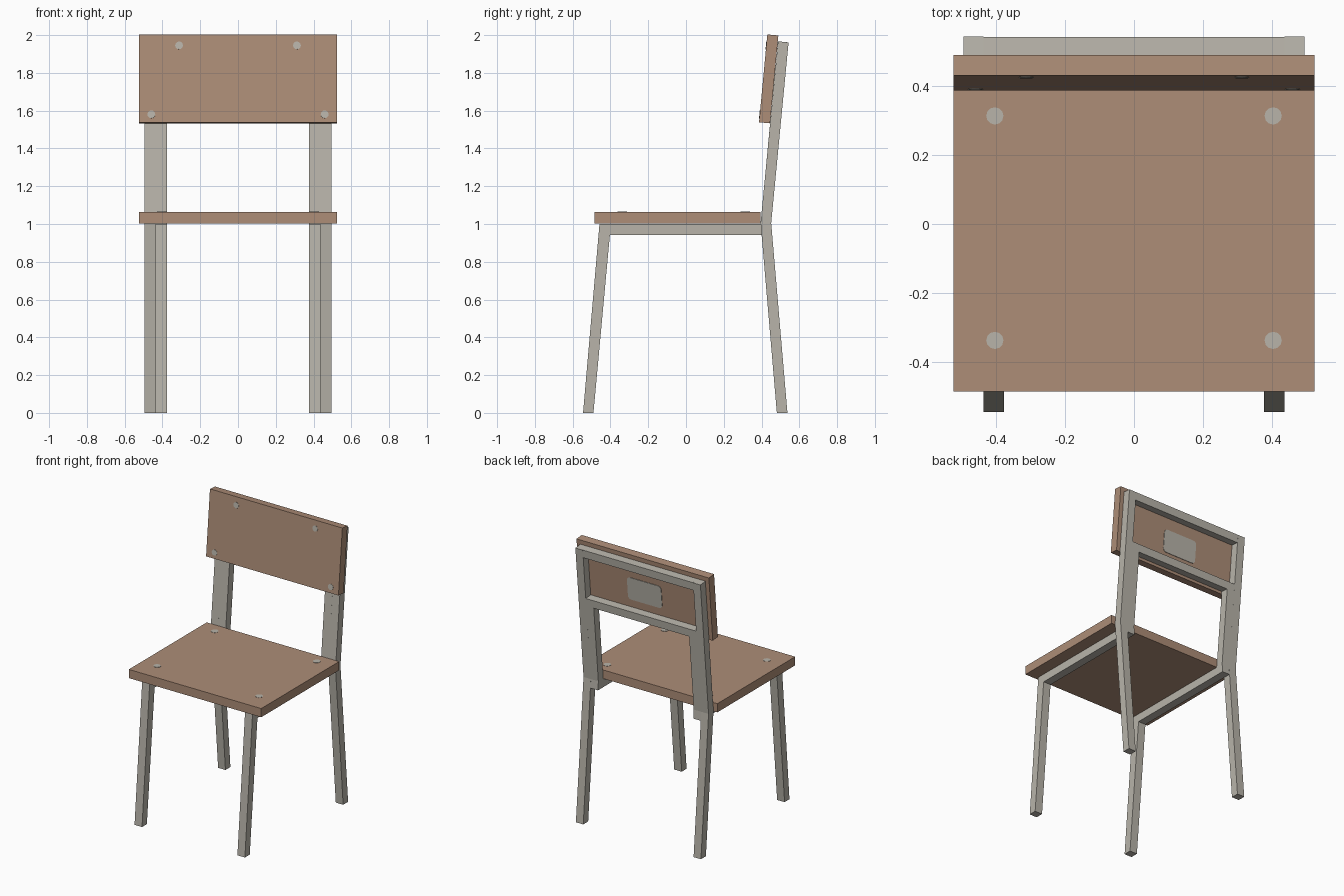
import bpy, bmesh, math
from mathutils import Matrix, Vector

if "Cube" in bpy.data.objects:
    bpy.data.objects.remove(bpy.data.objects["Cube"])


def material(name, srgb):
    m = bpy.data.materials.new(name)
    lin = [((c / 255 + 0.055) / 1.055) ** 2.4 for c in srgb]
    m.diffuse_color = (*lin, 1)
    m.use_nodes = True
    m.node_tree.nodes["Principled BSDF"].inputs["Base Color"].default_value = m.diffuse_color
    return m


WOOD = material("warm wood", (173, 141, 119))
METAL = material("grey metal", (184, 180, 170))


def finish(name, bm, mat):
    bmesh.ops.recalc_face_normals(bm, faces=bm.faces)
    me = bpy.data.meshes.new(name)
    bm.to_mesh(me)
    bm.free()
    me.materials.append(mat)
    ob = bpy.data.objects.new(name, me)
    bpy.context.collection.objects.link(ob)
    return ob


def prism(name, pts, x0, x1, mat):
    """Side profile of (y, z) points extruded from x0 to x1."""
    bm = bmesh.new()
    f = bm.faces.new([bm.verts.new((x0, y, z)) for y, z in pts])
    new = bmesh.ops.extrude_face_region(bm, geom=[f])["geom"]
    verts = [v for v in new if isinstance(v, bmesh.types.BMVert)]
    bmesh.ops.translate(bm, verts=verts, vec=(x1 - x0, 0, 0))
    return finish(name, bm, mat)


def bolt(name, pos, radius, rot):
    """Thin round bolt head."""
    bm = bmesh.new()
    bmesh.ops.create_cone(bm, cap_ends=True, segments=12, radius1=radius,
                          radius2=radius, depth=0.006,
                          matrix=Matrix.Translation(pos) @ rot)
    finish(name, bm, METAL)


SLOPE = 0.0945                       # backward lean of the backrest
LEAN = math.atan(SLOPE)
along = Vector((0, math.sin(LEAN), math.cos(LEAN)))
across = Vector((0, math.cos(LEAN), -math.sin(LEAN)))


def front_y(z):
    return 0.395 + SLOPE * (z - 1.0)


def leaning_box(z, depth0, depth1, height):
    """Profile of a bar parallel to the backrest."""
    base = Vector((0, front_y(z), z))
    pts = [base + across * d + along * h
           for d, h in ((depth0, 0), (depth1, 0), (depth1, height), (depth0, height))]
    return [(p.y, p.z) for p in pts]


T, IN, MID, OUT = 0.056, 0.377, 0.436, 0.494

# seat and backrest boards
prism("seat", [(-0.485, 1.002), (0.394, 1.002), (0.394, 1.064), (-0.485, 1.064)],
      -0.523, 0.523, WOOD)
prism("backrest", leaning_box(1.533, -0.059, -0.0005, 0.467), -0.523, 0.523, WOOD)

for side, s in (("left", -1), ("right", 1)):
    # inner frame: front leg, seat rail and upright strip
    prism(side + "_front_leg_and_rail",
          [(-0.545, 0), (-0.49, 0), (-0.403, 0.942), (0.399, 0.942), (0.455, 0.942),
           (0.451, 1.005), (front_y(1.55) + T, 1.547), (front_y(1.55), 1.553),
           (0.395, 1.0), (-0.458, 1.0)], s * IN, s * MID, METAL)
    # outer frame: rear leg and back post
    prism(side + "_rear_leg_and_post",
          [(0.481, 0), (0.537, 0), (0.451, 1.005), (0.543, 1.961),
           (0.487, 1.967), (0.395, 1.005)], s * MID, s * OUT, METAL)

# cross bars between the back posts
prism("lower_back_bar", leaning_box(1.552, 0, T, 0.056), -MID, MID, METAL)
prism("upper_back_bar", leaning_box(1.910, 0, T, 0.057), -MID, MID, METAL)

# bolt heads on the seat and backrest
flat = Matrix.Identity(4)
tilt = Matrix.Rotation(math.pi / 2 - LEAN, 4, 'X')
for s in (-1, 1):
    for y in (-0.337, 0.313):
        bolt("seat_bolt", Vector((s * 0.403, y, 1.063)), 0.025, flat)
    for x, z in ((0.312, 1.945), (0.459, 1.58)):
        p = Vector((s * x, front_y(z - 0.005), z - 0.005)) - across * 0.058
        bolt("backrest_bolt", p, 0.021, tilt)

# rounded plate on the rear of the backrest
bm = bmesh.new()
W, H, R = 0.135, 0.082, 0.025
centre = Vector((0, front_y(1.745), 1.745))
ring = []
for i, (sx, sz) in enumerate(((1, 1), (-1, 1), (-1, -1), (1, -1))):
    for k in range(5):
        a = math.pi / 2 * (i + k / 4)
        u = sx * (W - R) + R * math.cos(a)
        v = sz * (H - R) + R * math.sin(a)
        ring.append(bm.verts.new(centre + Vector((u, 0, 0)) + along * v - across * 0.002))
face = bm.faces.new(ring)
geom = bmesh.ops.extrude_face_region(bm, geom=[face])["geom"]
bmesh.ops.translate(bm, verts=[v for v in geom if isinstance(v, bmesh.types.BMVert)],
                    vec=across * 0.005)
finish("rear_plate", bm, METAL)
